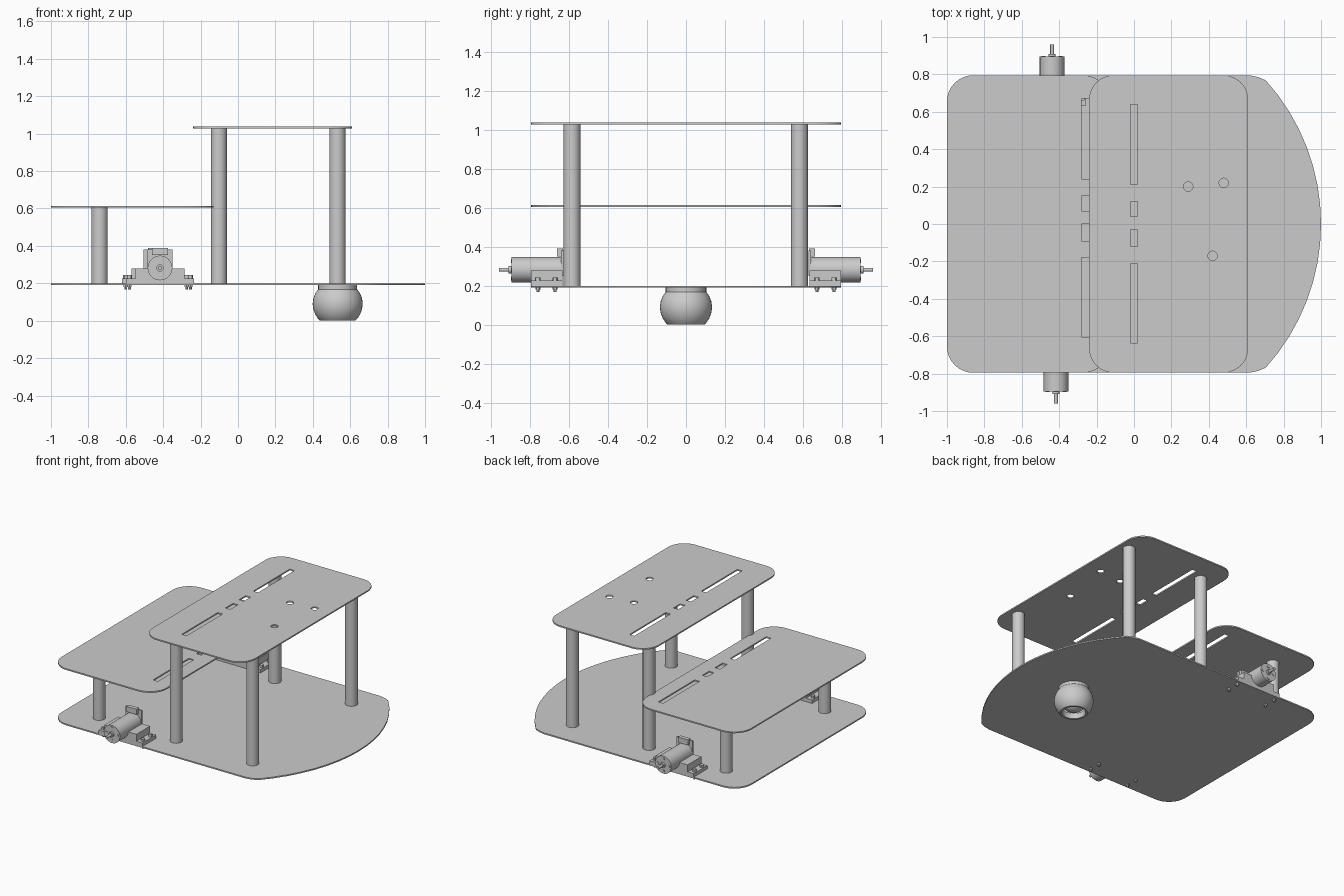
import bpy, bmesh
from math import pi, sin, cos, radians
from mathutils import Matrix, Vector

cube = bpy.data.objects.get("Cube")
if cube:
    bpy.data.objects.remove(cube, do_unlink=True)

grey = bpy.data.materials.new("plain grey")
grey.use_nodes = True
grey.diffuse_color = (0.6, 0.6, 0.6, 1)
grey.node_tree.nodes["Principled BSDF"].inputs["Base Color"].default_value = (0.6, 0.6, 0.6, 1)
made = []


def add(name, mesh):
    ob = bpy.data.objects.new(name, mesh)
    bpy.context.scene.collection.objects.link(ob)
    mesh.materials.clear()
    mesh.materials.append(grey)
    made.append(ob)
    return ob


def from_bmesh(name, bm):
    bmesh.ops.recalc_face_normals(bm, faces=bm.faces)
    mesh = bpy.data.meshes.new(name)
    bm.to_mesh(mesh)
    bm.free()
    return add(name, mesh)


def box(name, low, high):
    low, high = Vector(low), Vector(high)
    bm = bmesh.new()
    bmesh.ops.create_cube(bm, size=1, matrix=Matrix.Translation((low + high) / 2)
                          @ Matrix.Diagonal((*(high - low), 1)))
    return from_bmesh(name, bm)


def rod(name, start, end, radius, sides=32):
    start, end = Vector(start), Vector(end)
    axis = end - start
    turn = axis.to_track_quat('Z', 'Y').to_matrix().to_4x4()
    bm = bmesh.new()
    bmesh.ops.create_cone(bm, cap_ends=True, segments=sides, radius1=radius, radius2=radius,
                          depth=axis.length, matrix=Matrix.Translation((start + end) / 2) @ turn)
    return from_bmesh(name, bm)


def arc(cx, cy, r, a0, a1, steps):
    angles = [radians(a0 + (a1 - a0) * i / steps) for i in range(steps + 1)]
    return [(cx + r * cos(a), cy + r * sin(a)) for a in angles]


def rectangle(x0, x1, y0, y1, r=0):
    if not r:
        return [(x0, y0), (x1, y0), (x1, y1), (x0, y1)]
    return (arc(x0 + r, y0 + r, r, 180, 270, 8) + arc(x1 - r, y0 + r, r, 270, 360, 8)
            + arc(x1 - r, y1 - r, r, 0, 90, 8) + arc(x0 + r, y1 - r, r, 90, 180, 8))


def plate(name, loops, z0, z1):
    """Filled flat outline with holes, given a thickness."""
    curve = bpy.data.curves.new(name, 'CURVE')
    curve.dimensions = '2D'
    curve.fill_mode = 'BOTH'
    curve.extrude = (z1 - z0) / 2
    for loop in loops:
        spline = curve.splines.new('POLY')
        spline.points.add(len(loop) - 1)
        for p, (x, y) in zip(spline.points, loop):
            p.co = (x, y, 0, 1)
        spline.use_cyclic_u = True
    temp = bpy.data.objects.new(name + " outline", curve)
    bpy.context.scene.collection.objects.link(temp)
    deps = bpy.context.evaluated_depsgraph_get()
    mesh = bpy.data.meshes.new_from_object(temp.evaluated_get(deps))
    bpy.data.objects.remove(temp, do_unlink=True)
    mesh.transform(Matrix.Translation((0, 0, (z0 + z1) / 2)))
    bm = bmesh.new()
    bm.from_mesh(mesh)
    bmesh.ops.remove_doubles(bm, verts=bm.verts, dist=0.0001)
    return from_bmesh(name, bm)


def slots(x, shift):
    spans = [(-0.635, -0.21), (-0.12, -0.03), (0.04, 0.12), (0.21, 0.64)]
    return [rectangle(x - 0.02, x + 0.02, a + shift, b + shift) for a, b in spans]


# Plates
W = 0.795
nose = arc(-0.147, 0, 1.147, -42, 42, 16)
base = (arc(-0.86, 0.14 - W, 0.14, 180, 270, 8) + [(0.617, -W), (0.665, 0.01 - W)] + nose
        + [(0.665, W - 0.01), (0.617, W)] + arc(-0.86, W - 0.14, 0.14, 90, 180, 8))
plate("base_plate", [base], 0.19, 0.2)
plate("middle_plate", [rectangle(-1, -0.13, -W, W, 0.14)] + slots(-0.26, 0.03), 0.604, 0.614)
holes = [arc(x, y, 0.025, 0, 345, 23) for x, y in ((0.29, 0.2), (0.48, 0.22), (0.42, -0.17))]
plate("top_plate", [rectangle(-0.24, 0.61, -W, W, 0.13)] + slots(0, 0) + holes, 1.027, 1.037)

# Support posts
for side, y in (("front", -0.585), ("back", 0.582)):
    for label, x, top in (("short", -0.74, 0.605), ("tall_inner", -0.102, 1.028),
                          ("tall_outer", 0.532, 1.028)):
        rod(f"{side}_{label}_post", (x, y, 0.199), (x, y, top), 0.043)

# Ball caster: spun housing with an open ring below, and the ball inside
profile = [(0, 0.19), (0.104, 0.19), (0.104, 0.168), (0.119, 0.148), (0.13, 0.12), (0.134, 0.09),
           (0.13, 0.06), (0.12, 0.034), (0.106, 0.012), (0.094, 0), (0.08, 0), (0.076, 0.04)]
bm = bmesh.new()
verts = [bm.verts.new((r, 0, z)) for r, z in profile]
edges = [bm.edges.new(pair) for pair in zip(verts, verts[1:])]
bmesh.ops.spin(bm, geom=verts + edges, cent=(0, 0, 0), axis=(0, 0, 1), angle=2 * pi, steps=40)
bmesh.ops.remove_doubles(bm, verts=bm.verts, dist=0.0001)
housing = from_bmesh("caster_housing", bm)
housing.location.x = 0.533
bm = bmesh.new()
bmesh.ops.create_uvsphere(bm, u_segments=32, v_segments=16, radius=0.085,
                          matrix=Matrix.Translation((0.533, 0, 0.095)))
from_bmesh("caster_ball", bm)

# Gear motors with brackets, one on each side
for side, s, x in (("front", -1, -0.417), ("back", 1, -0.438)):
    z = 0.282

    def block(part, half, y0, y1, z0, z1):
        box(f"{side}_{part}", (x - half, min(s * y0, s * y1), z0), (x + half, max(s * y0, s * y1), z1))

    def pin(part, dx, dz, y0, y1, r, sides=16):
        rod(f"{side}_{part}", (x + dx, s * y0, z + dz), (x + dx, s * y1, z + dz), r, sides)

    pin("motor_body", 0, 0, 0.633, 0.895, 0.066, 32)
    pin("motor_boss", 0, 0, 0.89, 0.91, 0.019)
    pin("motor_shaft", 0, 0, 0.9, 0.96, 0.01)
    for i in range(4):
        pin(f"motor_face_screw_{i + 1}", 0.045 * cos(i * pi / 2), 0.045 * sin(i * pi / 2),
            0.89, 0.899, 0.011, 12)
    block("bracket_foot", 0.182, 0.633, 0.795, 0.2, 0.226)
    block("bracket_body", 0.132, 0.633, 0.795, 0.2, 0.278)
    block("encoder_board", 0.066, 0.63, 0.642, 0.25, 0.38)
    block("encoder_connector", 0.042, 0.632, 0.662, 0.35, 0.39)
    for dx in (-0.163, 0.163):
        for y in (0.672, 0.76):
            rod(f"{side}_bracket_screw", (x + dx, s * y, 0.168), (x + dx, s * y, 0.24), 0.007, 12)
            rod(f"{side}_screw_head", (x + dx, s * y, 0.224), (x + dx, s * y, 0.243), 0.014, 12)
            rod(f"{side}_screw_nut", (x + dx, s * y, 0.18), (x + dx, s * y, 0.192), 0.013, 6)

# Smooth round parts, keep edges sharp
bpy.ops.object.select_all(action='DESELECT')
for ob in made:
    ob.select_set(True)
bpy.context.view_layer.objects.active = made[0]
bpy.ops.object.shade_smooth_by_angle(angle=radians(30))
